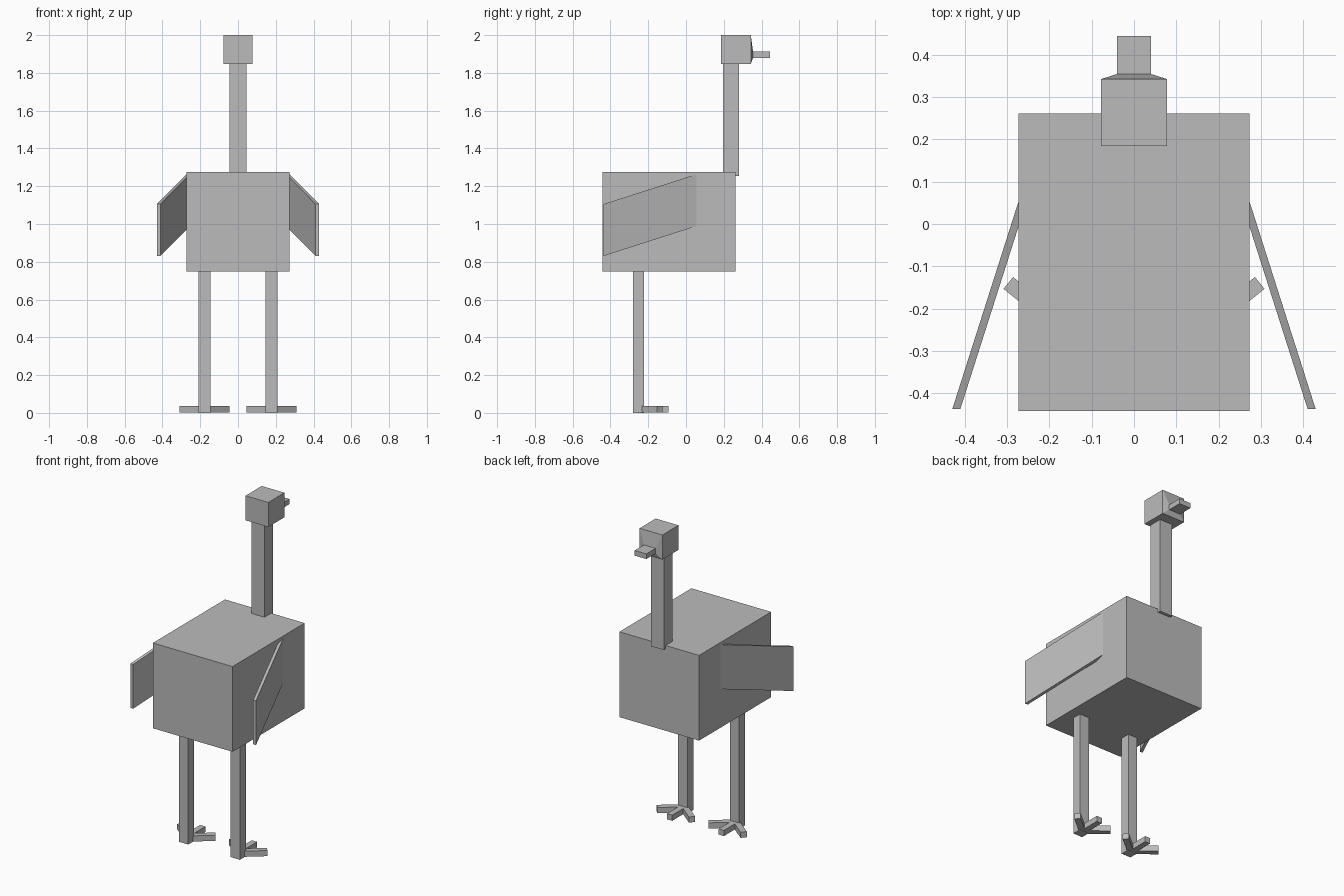
import bpy, bmesh
from math import radians
from mathutils import Matrix, Vector

cube = bpy.data.objects.get("Cube")
if cube:
    bpy.data.objects.remove(cube, do_unlink=True)

grey = bpy.data.materials.new("plain grey")
grey.use_nodes = True
grey.diffuse_color = (0.5, 0.5, 0.5, 1)
grey.node_tree.nodes["Principled BSDF"].inputs["Base Color"].default_value = (0.5, 0.5, 0.5, 1)


def finish(name, bm):
    bmesh.ops.recalc_face_normals(bm, faces=bm.faces)
    mesh = bpy.data.meshes.new(name)
    bm.to_mesh(mesh)
    bm.free()
    mesh.materials.append(grey)
    obj = bpy.data.objects.new(name, mesh)
    bpy.context.collection.objects.link(obj)
    return obj


def add_box(bm, low, high, matrix=Matrix()):
    low, high = Vector(low), Vector(high)
    place = Matrix.Translation((low + high) / 2) @ Matrix.Diagonal((high - low).to_4d())
    return bmesh.ops.create_cube(bm, size=1, matrix=matrix @ place)["verts"]


def box(name, low, high):
    bm = bmesh.new()
    add_box(bm, low, high)
    return finish(name, bm)


box("body", (-0.273, -0.443, 0.748), (0.273, 0.262, 1.276))
box("neck", (-0.044, 0.196, 1.255), (0.044, 0.28, 1.86))

# Head with a shallow taper on its face that runs out into the beak
bm = bmesh.new()
add_box(bm, (-0.078, 0.185, 1.848), (0.078, 0.343, 2.0))
bm.faces.ensure_lookup_table()
face = max(bm.faces, key=lambda f: f.calc_center_median().y)


def extrude(face):
    new = bmesh.ops.extrude_face_region(bm, geom=[face])["geom"]
    bmesh.ops.delete(bm, geom=[face], context="FACES_ONLY")
    return next(g for g in new if isinstance(g, bmesh.types.BMFace))


face = extrude(face)
for v in face.verts:
    v.co = (0.04 if v.co.x > 0 else -0.04, 0.355, 1.912 if v.co.z > 1.92 else 1.88)
face = extrude(face)
for v in face.verts:
    v.co.y = 0.445
finish("head_and_beak", bm)

for side, label in ((1, "left"), (-1, "right")):
    leg_x = side * 0.177
    box(label + "_leg", (leg_x - 0.032, -0.28, 0), (leg_x + 0.032, -0.222, 0.76))

    # Three toes fanned out ahead of the leg
    bm = bmesh.new()
    for angle, length in ((-51, 0.155), (0, 0.145), (51, 0.155)):
        turn = Matrix.Translation((leg_x, -0.237, 0)) @ Matrix.Rotation(radians(angle), 4, "Z")
        add_box(bm, (-0.018, 0, 0.001), (0.018, length, 0.036), turn)
    finish(label + "_toes", bm)

    # Wing slab, splayed outward and sloping down to the tail end
    bm = bmesh.new()
    for v in add_box(bm, (0, 0, 0), (1, 1, 1)):
        outer, root, top = v.co.x > 0.5, v.co.y > 0.5, v.co.z > 0.5
        x = (0.268 if root else 0.43) - (0 if outer else 0.019)
        z = (0.993 if root else 0.83) + (0.275 if top else 0)
        v.co = (side * x, 0.07 if root else -0.438, z)
    finish(label + "_wing", bm)
